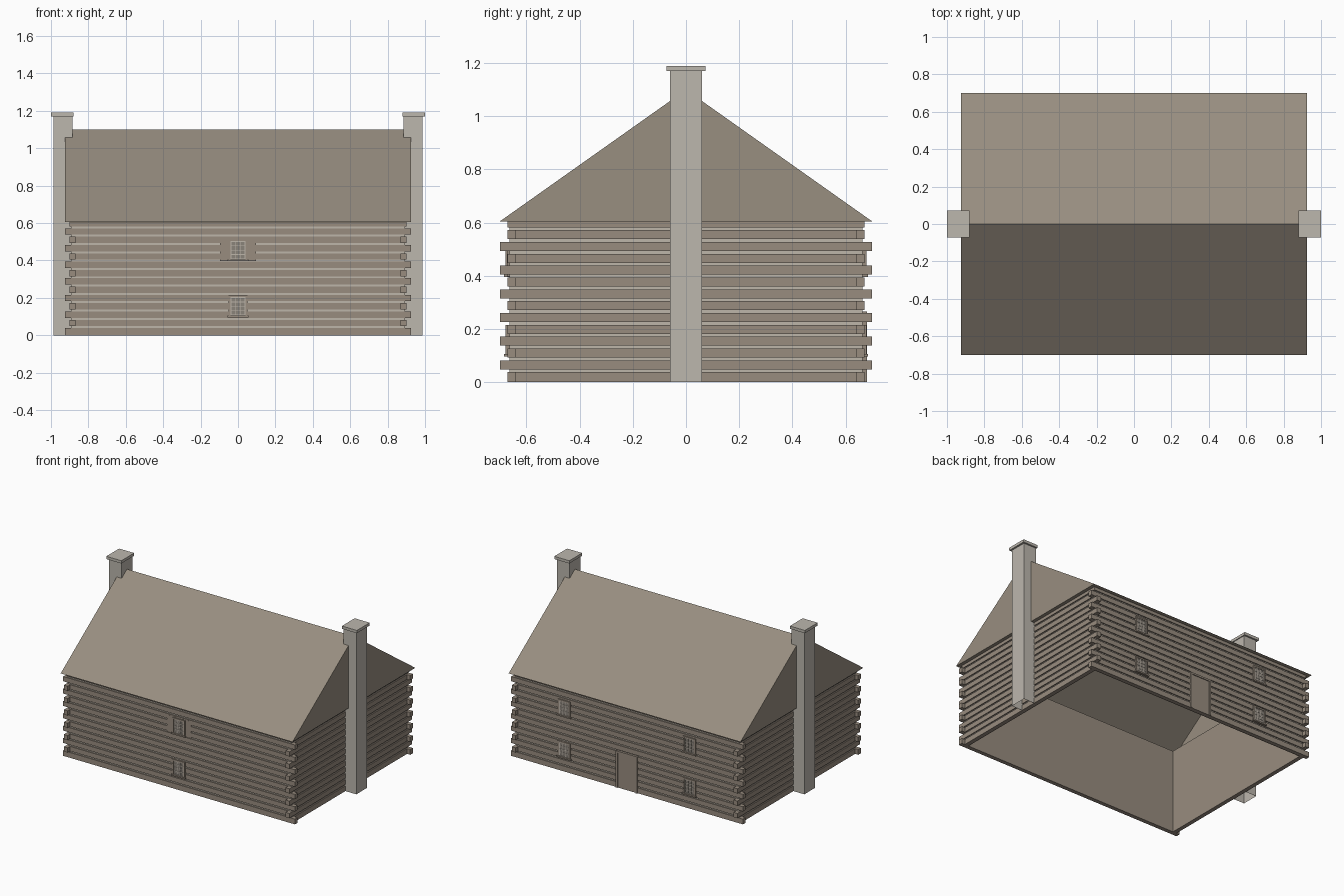
import bpy
import bmesh

cube = bpy.data.objects.get("Cube")
if cube:
    bpy.data.objects.remove(cube, do_unlink=True)


def material(name, rgb):
    lin = [((c / 255 + 0.055) / 1.055) ** 2.4 for c in rgb] + [1]
    m = bpy.data.materials.new(name)
    m.use_nodes = True
    m.diffuse_color = lin
    bsdf = m.node_tree.nodes["Principled BSDF"]
    bsdf.inputs["Base Color"].default_value = lin
    bsdf.inputs["Roughness"].default_value = 0.9
    return m


WOOD = material("weathered wood", (152, 140, 127))
ROOF = material("roof shingle", (152, 142, 128))
CHINK = material("pale mortar", (190, 182, 170))
STONE = material("chimney stone", (188, 183, 174))
GLASS = material("window glass", (138, 131, 122))


def finish(name, bm, mat):
    mesh = bpy.data.meshes.new(name)
    bm.to_mesh(mesh)
    bm.free()
    mesh.materials.append(mat)
    ob = bpy.data.objects.new(name, mesh)
    bpy.context.collection.objects.link(ob)
    return ob


def add_box(bm, lo, hi, skip_bottom=False):
    """Box between two corners given in any order."""
    geom = bmesh.ops.create_cube(bm, size=1)
    for v in geom["verts"]:
        v.co = [(a + b) / 2 + c * abs(b - a) for a, b, c in zip(lo, hi, v.co)]
    if skip_bottom:
        faces = {f for v in geom["verts"] for f in v.link_faces}
        bmesh.ops.delete(bm, geom=[f for f in faces if f.normal.z < -0.9],
                         context="FACES_ONLY")


def boxes(name, mat, pairs, skip_bottom=False):
    bm = bmesh.new()
    for lo, hi in pairs:
        add_box(bm, lo, hi, skip_bottom)
    return finish(name, bm, mat)


WX, WY = 0.90, 0.672      # outer faces of the log walls
LX, LY = 0.925, 0.70      # tips of the crossing logs
T = 0.03                  # log thickness
EAVE, RIDGE = 0.605, 1.10
PITCH, LOG = 0.0445, 0.034

# Log walls: courses take turns running past the corners
for side, s in (("front", -1), ("back", 1)):
    logs = []
    for i in range(14):
        z = PITCH * i + 0.004 if i else 0
        x = LX if i % 2 == 0 else WX - T
        logs.append(((-x, s * (WY - T), z), (x, s * WY, min(PITCH * i + 0.004 + LOG, EAVE))))
    boxes(side + "_logs", WOOD, logs)
for side, s in (("right", -1), ("left", 1)):
    logs = []
    for i in range(14):
        z = PITCH * i + 0.004 if i else 0
        y = LY if i % 2 and i < 13 else WY - T
        if i == 13:
            y = WY
        logs.append(((s * (WX - T), -y, z), (s * WX, y, min(PITCH * i + 0.004 + LOG, EAVE))))
    boxes(side + "_logs", WOOD, logs)


# Mortar shell behind the logs and a wooden lining inside it, both open
def shell(name, mat, x, y):
    bm = bmesh.new()
    add_box(bm, (-x, -y, 0), (x, y, EAVE))
    bmesh.ops.delete(bm, geom=[f for f in bm.faces if abs(f.normal.z) > 0.9],
                     context="FACES_ONLY")
    return finish(name, bm, mat)


shell("mortar", CHINK, WX - 0.008, WY - 0.008)
shell("wall_lining", WOOD, WX - T - 0.002, WY - T - 0.002)

# Hollow roof: two slopes, two gables and a narrow soffit
bm = bmesh.new()
ends = []
for x in (-LX, LX):
    ends.append([bm.verts.new(p) for p in ((x, -LY, EAVE), (x, 0, RIDGE), (x, LY, EAVE))])
a, b = ends
for f in ((a[0], b[0], b[1], a[1]), (a[1], b[1], b[2], a[2])):
    bm.faces.new(f)
finish("roof_slopes", bm, ROOF)

bm = bmesh.new()
for x, order in ((-LX, -1), (LX, 1)):
    tri = [(x, -LY, EAVE), (x, LY, EAVE), (x, 0, RIDGE)]
    bm.faces.new([bm.verts.new(p) for p in tri[::order]])
finish("gables", bm, ROOF)

bm = bmesh.new()
ix, iy = WX - T, WY - T
outer = [bm.verts.new((x * LX, y * LY, EAVE)) for x, y in ((-1, -1), (1, -1), (1, 1), (-1, 1))]
inner = [bm.verts.new((x * ix, y * iy, EAVE)) for x, y in ((-1, -1), (1, -1), (1, 1), (-1, 1))]
for k in range(4):
    n = (k + 1) % 4
    bm.faces.new((outer[k], inner[k], inner[n], outer[n]))
finish("soffit", bm, ROOF)

# Chimneys with overhanging caps
for side, s in (("right", -1), ("left", 1)):
    boxes(side + "_chimney", STONE, [((s * 0.886, -0.061, 0), (s * 0.987, 0.061, 1.175))], True)
    boxes(side + "_chimney_cap", STONE, [((s * 0.88, -0.073, 1.17), (s, 0.073, 1.19))])


# Windows: frame and sill, pane, and a grid of pale bars
def window(name, x, z, s):
    w, h, t = 0.05, 0.115, 0.011
    y0, y1 = s * (WY - 0.01), s * (WY + 0.007)
    boxes(name + "_frame", WOOD, [
        ((x - w, y0, z), (x - w + t, y1, z + h)),
        ((x + w - t, y0, z), (x + w, y1, z + h)),
        ((x - w + t, y0, z + h - t), (x + w - t, y1, z + h)),
        ((x - w - 0.006, y0, z - 0.004), (x + w + 0.006, s * (WY + 0.012), z + 0.006))])
    px, z0, z1 = w - t, z + 0.006, z + h - t
    boxes(name + "_pane", GLASS, [((x - px, y0, z0), (x + px, s * (WY + 0.001), z1))])
    bars, r = [], 0.0022
    yb = s * (WY + 0.003)
    for k in range(4):
        bx = x + (px - r) * (2 * k / 3 - 1)
        bars.append(((bx - r, y0, z0), (bx + r, yb, z1)))
    for k in range(5):
        bz = z0 + r + (z1 - z0 - 2 * r) * k / 4
        bars.append(((x - px, y0, bz - r), (x + px, yb, bz + r)))
    boxes(name + "_bars", CHINK, bars)


for level, z in (("lower", 0.1), ("upper", 0.4)):
    window("front_" + level + "_window", 0, z, -1)
    for side, x in (("right", -0.5), ("left", 0.5)):
        window("back_" + level + "_" + side + "_window", x, z, 1)

# Plain boarding around the upper front window
boxes("front_boarding", WOOD, [((-0.095, -WY + 0.009, 0.397), (0.095, -WY - 0.0005, 0.52))])

# Back door with its frame
DX, DH, F = 0.085, 0.265, 0.013
boxes("door_frame", WOOD, [
    ((-DX, WY - 0.01, 0), (-DX + F, WY + 0.008, DH)),
    ((DX - F, WY - 0.01, 0), (DX, WY + 0.008, DH)),
    ((-DX + F, WY - 0.01, DH - F), (DX - F, WY + 0.008, DH))])
boxes("door", WOOD, [((-DX + F, WY - 0.01, 0), (DX - F, WY + 0.002, DH - F))])
